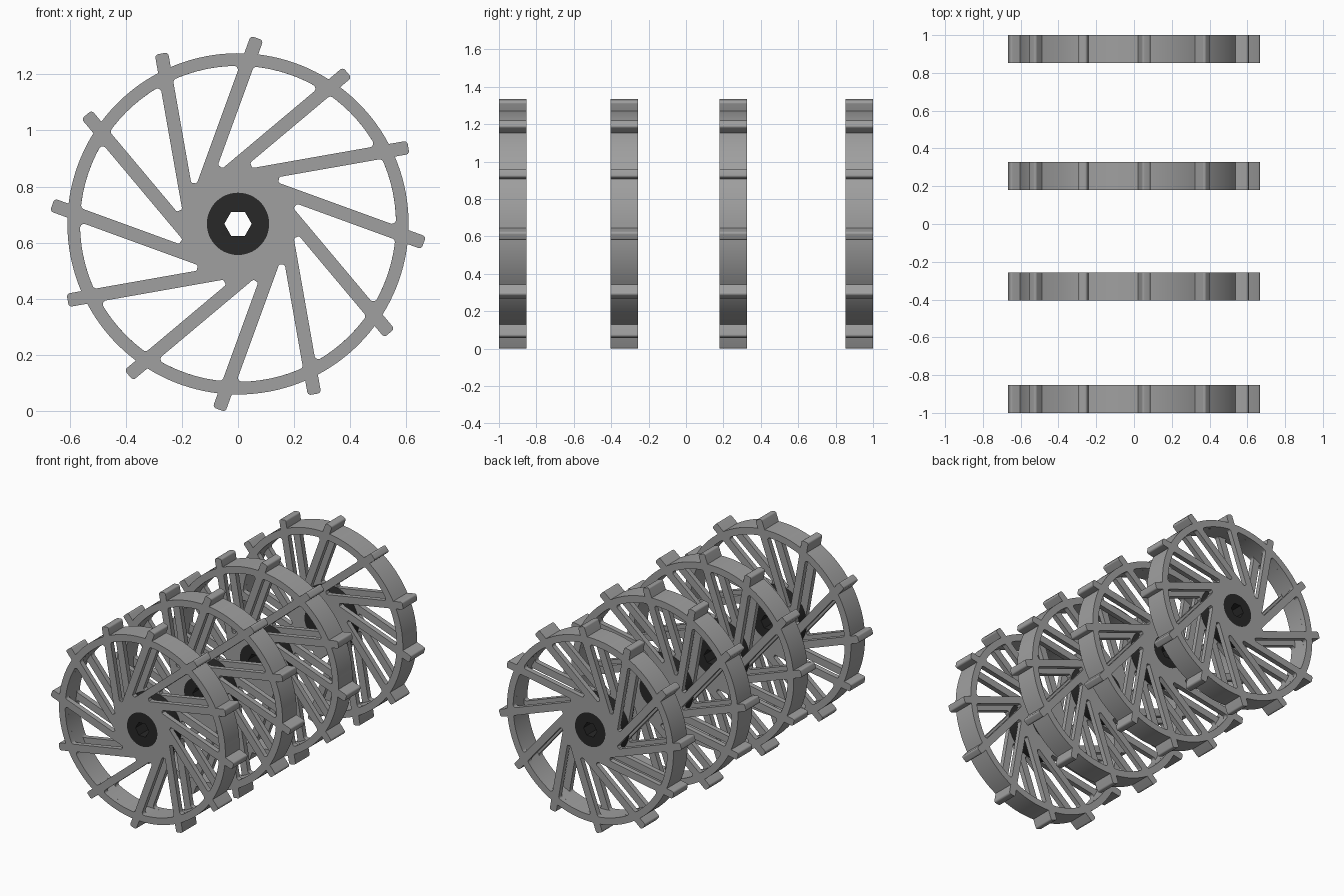
import bpy
from math import radians, sin, cos, tan, sqrt, asin, pi
from mathutils import Vector, Matrix

cube = bpy.data.objects.get("Cube")
if cube:
    bpy.data.objects.remove(cube, do_unlink=True)

SPOKES, STEP, LEAN = 12, radians(30), radians(10)
RIM_OUT, RIM_IN, LUG_TIP = 0.608, 0.563, 0.645
NEAR, FAR = 0.139, 0.187          # spoke edges, measured from the axle
CORE, FLANGE, HEX = 0.111, 0.205, 0.049
WIDTH, SKIN = 0.148, 0.033        # wheel width, thickness of each spoked plate
AXLE_Z = 0.667
WHEEL_Y = {"front": -0.926, "front_middle": -0.33, "rear_middle": 0.253, "rear": 0.926}


def material(name, value):
    mat = bpy.data.materials.new(name)
    mat.use_nodes = True
    color = (value, value, value, 1)
    mat.diffuse_color = color
    mat.node_tree.nodes["Principled BSDF"].inputs["Base Color"].default_value = color
    return mat


def polar(r, a):
    return Vector((r * cos(a), r * sin(a)))


def on_spoke(a, side, along):
    """Point beside a leaning spoke: sideways offset from the axle, distance along."""
    return polar(along, a) + polar(side, a + pi / 2)


def reach(r, side):
    return sqrt(r * r - side * side)


def arc(r, a0, a1, n):
    return [(polar(r, a0 + (a1 - a0) * i / n), 0) for i in range(n + 1)]


def ring(r, n):
    return [polar(r, 2 * pi * i / n) for i in range(n)]


def rounded(corners, n=5):
    """Turn (point, radius) pairs into an outline with true round corners."""
    out = []
    for i, (p, r) in enumerate(corners):
        if not r:
            out.append(p)
            continue
        u = (corners[i - 1][0] - p).normalized()
        v = (corners[(i + 1) % len(corners)][0] - p).normalized()
        half = u.angle(v) / 2
        c = p + (u + v).normalized() * r / sin(half)
        start, end = p + u * r / tan(half) - c, p + v * r / tan(half) - c
        out += [c + start.lerp(end, k / n).normalized() * r for k in range(n + 1)]
    return out


def plate(name, outlines, thickness, mat):
    """Fill the outlines (inner ones become holes) and extrude them along y."""
    curve = bpy.data.curves.new(name, "CURVE")
    curve.dimensions = "2D"
    curve.fill_mode = "BOTH"
    curve.extrude = thickness / 2
    for pts in outlines:
        s = curve.splines.new("POLY")
        s.points.add(len(pts) - 1)
        for q, p in zip(s.points, pts):
            q.co = (p.x, p.y, 0, 1)
        s.use_cyclic_u = True
    temp = bpy.data.objects.new(name, curve)
    bpy.context.collection.objects.link(temp)
    bpy.context.view_layer.update()
    mesh = bpy.data.meshes.new_from_object(temp.evaluated_get(bpy.context.evaluated_depsgraph_get()))
    bpy.data.objects.remove(temp, do_unlink=True)
    bpy.data.curves.remove(curve)
    mesh.transform(Matrix.Rotation(pi / 2, 4, "X"))
    mesh.materials.clear()
    mesh.materials.append(mat)
    # Smooth the curved walls, keep the plate edges sharp
    mesh.shade_smooth()
    mesh.set_sharp_from_angle(angle=radians(30))
    return mesh


# Rim outline with lugs, and the openings between the spokes
rim, windows = [], []
for k in range(SPOKES):
    a = LEAN + k * STEP
    rim += [(on_spoke(a, NEAR, reach(RIM_OUT, NEAR)), 0),
            (on_spoke(a, NEAR, LUG_TIP), 0.012),
            (on_spoke(a, FAR, LUG_TIP), 0.012)]
    rim += arc(RIM_OUT, a + asin(FAR / RIM_OUT), a + STEP + asin(NEAR / RIM_OUT), 10)[:-1]

    inner_tip = on_spoke(a, FAR, (FAR * cos(STEP) - NEAR) / sin(STEP))
    edge = arc(RIM_IN, a + asin(FAR / RIM_IN), a + STEP + asin(NEAR / RIM_IN), 8)
    edge[0] = (edge[0][0], 0.014)
    edge[-1] = (edge[-1][0], 0.014)
    windows.append(rounded([(inner_tip, 0.0125)] + edge))

grey = material("wheel grey", 0.35)
charcoal = material("hub charcoal", 0.021)
outline, core_circle = rounded(rim), ring(CORE, 64)
gap = WIDTH - 2 * SKIN

# Two spoked plates joined by a rim band; a dark core with a wide flange between them
spoked = plate("spoked_plate", [outline] + windows + [core_circle], SKIN, grey)
band = plate("rim_band", [outline, ring(RIM_IN, 96)], gap, grey)
core = plate("hub_core", [core_circle, ring(HEX, 6)], WIDTH, charcoal)
flange = plate("hub_flange", [ring(FLANGE, 64), core_circle], gap, charcoal)

offset = (WIDTH - SKIN) / 2
PARTS = (("front_plate", spoked, -offset), ("back_plate", spoked, offset),
         ("rim_band", band, 0), ("hub_core", core, 0), ("hub_flange", flange, 0))

# Four identical wheels along one axle line
for place, y in WHEEL_Y.items():
    for part, mesh, dy in PARTS:
        ob = bpy.data.objects.new(f"{place}_wheel_{part}", mesh)
        ob.location = (0, y + dy, AXLE_Z)
        bpy.context.collection.objects.link(ob)
